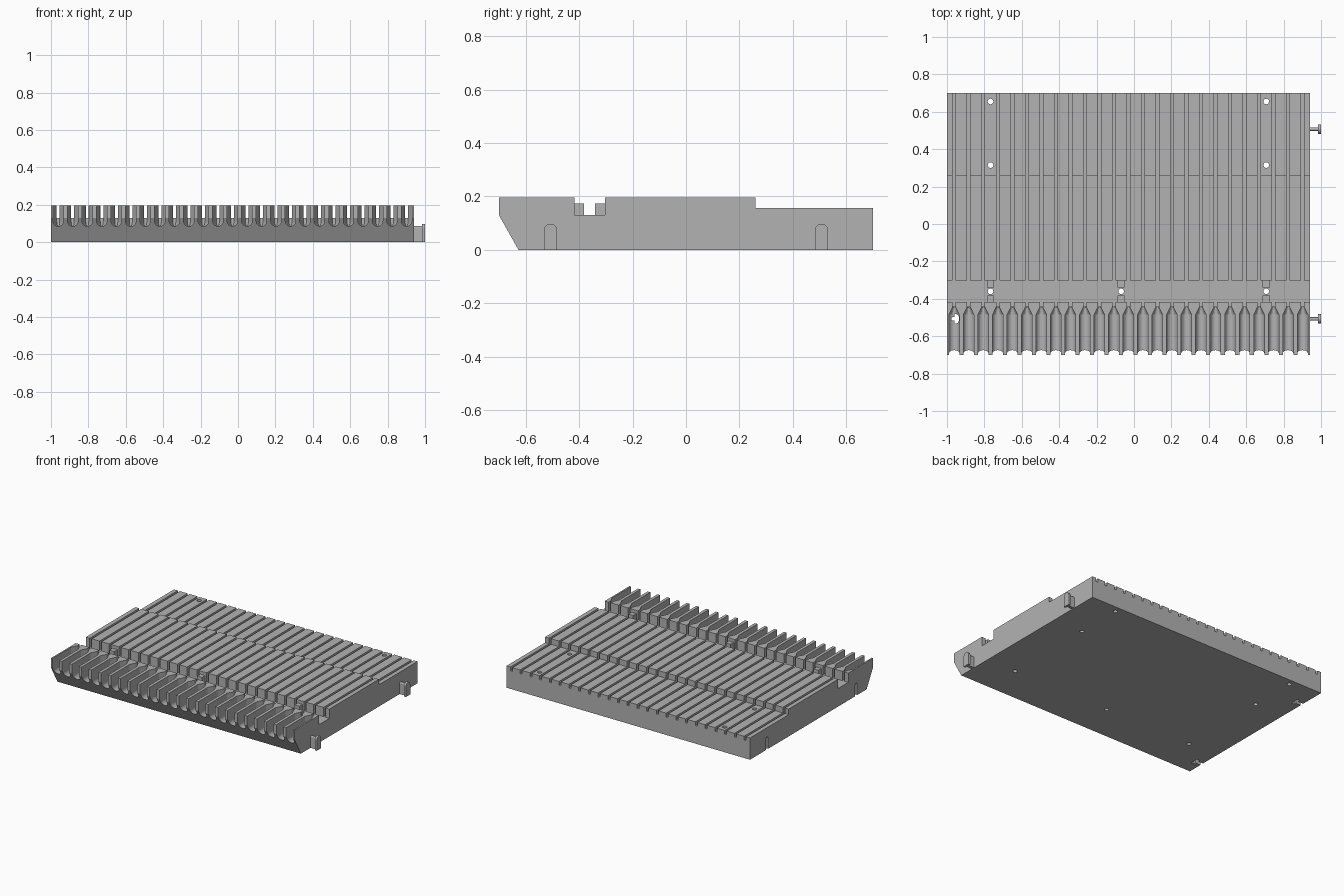
import bpy
import bmesh
from math import cos, sin, pi

if "Cube" in bpy.data.objects:
    bpy.data.objects.remove(bpy.data.objects["Cube"])

LEFT, RIGHT = -1.0, 0.94
COUNT = 25
PITCH = (RIGHT - LEFT) / COUNT
TOP, FLOOR = 0.197, 0.13
CLIP_Y = (-0.507, 0.507)

grey = bpy.data.materials.new("plain grey")
grey.use_nodes = True
grey.diffuse_color = (0.45, 0.45, 0.45, 1)
grey.node_tree.nodes["Principled BSDF"].inputs["Base Color"].default_value = (0.45, 0.45, 0.45, 1)


def loft(bm, sections):
    """Closed solid through matching rings of points."""
    rings = [[bm.verts.new(p) for p in ring] for ring in sections]
    n = len(rings[0])
    for a, b in zip(rings, rings[1:]):
        for i in range(n):
            j = (i + 1) % n
            bm.faces.new((a[i], a[j], b[j], b[i]))
    bm.faces.new(rings[0][::-1])
    bm.faces.new(rings[-1])


def box(bm, x0, x1, y0, y1, z0, z1):
    loft(bm, [[(x0, y0, z), (x1, y0, z), (x1, y1, z), (x0, y1, z)] for z in (z0, z1)])


def extrude_x(bm, profile, x0, x1):
    loft(bm, [[(x, y, z) for y, z in profile] for x in (x0, x1)])


def arch(y, half, height, bottom=0.0):
    """Upright outline with a round top."""
    steps = 10
    dome = [(y + half * cos(pi * i / steps), height - half + half * sin(pi * i / steps))
            for i in range(steps + 1)]
    return [(y - half, bottom), (y + half, bottom)] + dome


def finish(name, bm):
    bmesh.ops.recalc_face_normals(bm, faces=bm.faces)
    mesh = bpy.data.meshes.new(name)
    bm.to_mesh(mesh)
    bm.free()
    mesh.materials.append(grey)
    obj = bpy.data.objects.new(name, mesh)
    bpy.context.collection.objects.link(obj)
    return obj


def cut(target, bm):
    """Subtract the solids in bm, then discard them."""
    cutter = finish("cutter", bm)
    cutter.hide_render = True
    mod = target.modifiers.new("cut", 'BOOLEAN')
    mod.operation, mod.solver, mod.object = 'DIFFERENCE', 'EXACT', cutter
    bpy.context.view_layer.objects.active = target
    bpy.ops.object.modifier_apply(modifier=mod.name)
    bpy.data.objects.remove(cutter)


slot_x = [LEFT + (i + 0.5) * PITCH for i in range(COUNT)]
rib_x = [LEFT + i * PITCH for i in (3, 12, 22)]

# Body: stepped side outline with bevelled front and cross channel
bm = bmesh.new()
extrude_x(bm, [(-0.7, FLOOR), (-0.7, TOP), (-0.418, TOP), (-0.418, FLOOR),
               (-0.303, FLOOR), (-0.303, TOP), (0.26, TOP), (0.26, 0.157),
               (0.7, 0.157), (0.7, 0), (-0.627, 0)], LEFT, RIGHT)
body = finish("slotted_body", bm)

# Narrow slots running front to back
bm = bmesh.new()
for x in slot_x:
    box(bm, x - 0.008, x + 0.008, -0.47, 0.75, FLOOR, 0.25)
cut(body, bm)

# Round-bottomed front grooves that funnel into the slots
bm = bmesh.new()
R, DEEP = 0.028, 0.085
cup = [(R, 0.25)] + [(R * cos(pi * i / 12), DEEP + R - R * sin(pi * i / 12))
                     for i in range(13)] + [(-R, 0.25)]
for x in slot_x:
    # plan stations: y and half width
    loft(bm, [[(x + u * half / R, y, z) for u, z in cup]
              for y, half in ((-0.75, R), (-0.485, R), (-0.445, 0.0081))])
cut(body, bm)

# Screw holes
bm = bmesh.new()
holes = [(x, -0.36) for x in rib_x] + [(x, y) for x in (rib_x[0], rib_x[2]) for y in (0.315, 0.655)]
for hx, hy in holes:
    loft(bm, [[(hx + 0.015 * cos(2 * pi * k / 20), hy + 0.015 * sin(2 * pi * k / 20), z)
               for k in range(20)] for z in (-0.1, 0.3)])
cut(body, bm)

# T-shaped sockets in the right side
for half, height, x0, x1 in ((0.013, 0.09, -1.1, -0.955), (0.029, 0.102, -0.96, -0.935)):
    bm = bmesh.new()
    for y in CLIP_Y:
        extrude_x(bm, arch(y, half, height, -0.1), x0, x1)
    cut(body, bm)

# Small steps beside the channel screw holes
for name, y0, y1 in (("front_channel_steps", -0.419, -0.382), ("back_channel_steps", -0.34, -0.302)):
    bm = bmesh.new()
    for x in rib_x:
        box(bm, x - 0.019, x + 0.019, y0, y1, FLOOR - 0.01, 0.174)
    finish(name, bm)

# T-shaped joining clips on the left side
for name, y in zip(("front_clip", "back_clip"), CLIP_Y):
    bm = bmesh.new()
    extrude_x(bm, arch(y, 0.01, 0.086), RIGHT - 0.01, 0.99)
    extrude_x(bm, arch(y, 0.025, 0.098), 0.985, 1.0)
    finish(name, bm)
